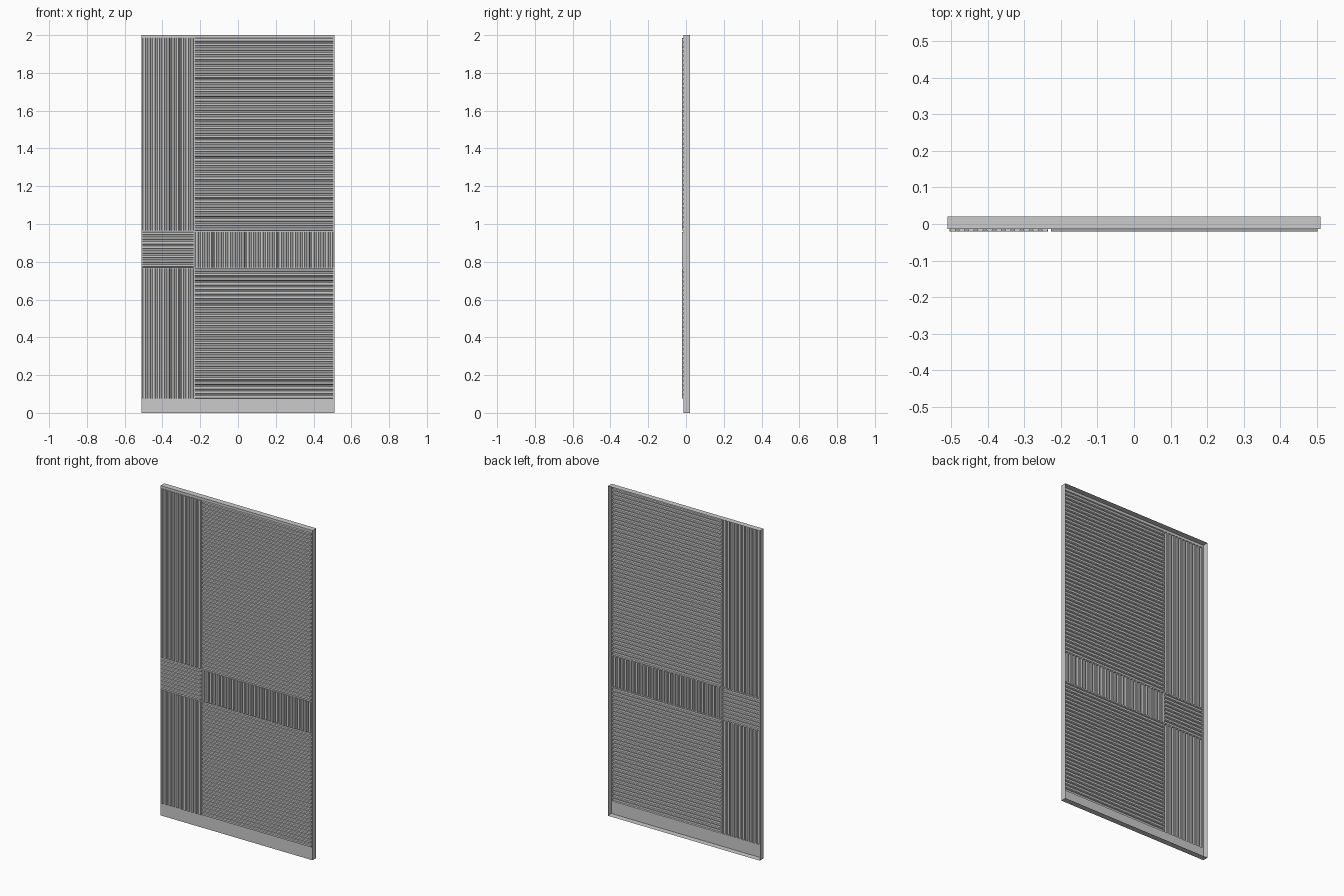
import bpy, bmesh

if "Cube" in bpy.data.objects:
    bpy.data.objects.remove(bpy.data.objects["Cube"])

FRONT, BASE, BACK = -0.021, -0.0143, 0.021   # rib crest, sheet, flange edge
PITCH = 0.024
XS = [-0.51, -0.505, -0.235, -0.227, 0.503, 0.51]
ZS = [0, 0.077, 0.764, 0.771, 0.958, 0.965, 1.984, 2.0]


def make_object(name, quads):
    bm = bmesh.new()
    for q in quads:
        bm.faces.new([bm.verts.new(p) for p in q])
    bmesh.ops.remove_doubles(bm, verts=bm.verts, dist=1e-5)
    bmesh.ops.recalc_face_normals(bm, faces=bm.faces)
    me = bpy.data.meshes.new(name)
    bm.to_mesh(me)
    bm.free()
    ob = bpy.data.objects.new(name, me)
    bpy.context.collection.objects.link(ob)


def flat(x0, x1, z0, z1):
    return [(x0, BASE, z0), (x1, BASE, z0), (x1, BASE, z1), (x0, BASE, z1)]


def ribbed(x0, x1, z0, z1, vertical):
    """Pressed sheet: trapezoid ribs with closed ends."""
    u0, u1, v0, v1 = (x0, x1, z0, z1) if vertical else (z0, z1, x0, x1)
    n = round((u1 - u0) / PITCH)
    p = (u1 - u0) / (n - 0.3)          # last valley is left off
    pt = (lambda u, y, v: (u, y, v)) if vertical else (lambda u, y, v: (v, y, u))
    quads = []
    for i in range(n):
        a = u0 + i * p
        prof = [(a, BASE), (a + 0.12 * p, FRONT), (a + 0.58 * p, FRONT), (a + 0.7 * p, BASE)]
        if i < n - 1:
            prof.append((a + p, BASE))
        for (ua, ya), (ub, yb) in zip(prof, prof[1:]):
            quads.append([pt(ua, ya, v0), pt(ub, yb, v0), pt(ub, yb, v1), pt(ua, ya, v1)])
        for v in (v0, v1):
            quads.append([pt(u, y, v) for u, y in prof[:4]])
    return quads


# Flat frame between the ribbed fields, and the ribbed fields themselves
frame = []
for i in range(len(XS) - 1):
    for j in range(len(ZS) - 1):
        cell = (XS[i], XS[i + 1], ZS[j], ZS[j + 1])
        if i in (1, 3) and j in (1, 3, 5):
            vertical = (i == 1) != (j == 3)
            side = "left" if i == 1 else "right"
            level = {1: "lower", 3: "middle", 5: "upper"}[j]
            make_object(f"{level}_{side}_ribs", ribbed(*cell, vertical))
        else:
            frame.append(flat(*cell))

# Flanges folded back around the rim; the back stays open
for x in (XS[0], XS[-1]):
    for a, b in zip(ZS, ZS[1:]):
        frame.append([(x, BASE, a), (x, BACK, a), (x, BACK, b), (x, BASE, b)])
for z in (ZS[0], ZS[-1]):
    for a, b in zip(XS, XS[1:]):
        frame.append([(a, BASE, z), (b, BASE, z), (b, BACK, z), (a, BACK, z)])
make_object("panel_frame", frame)
